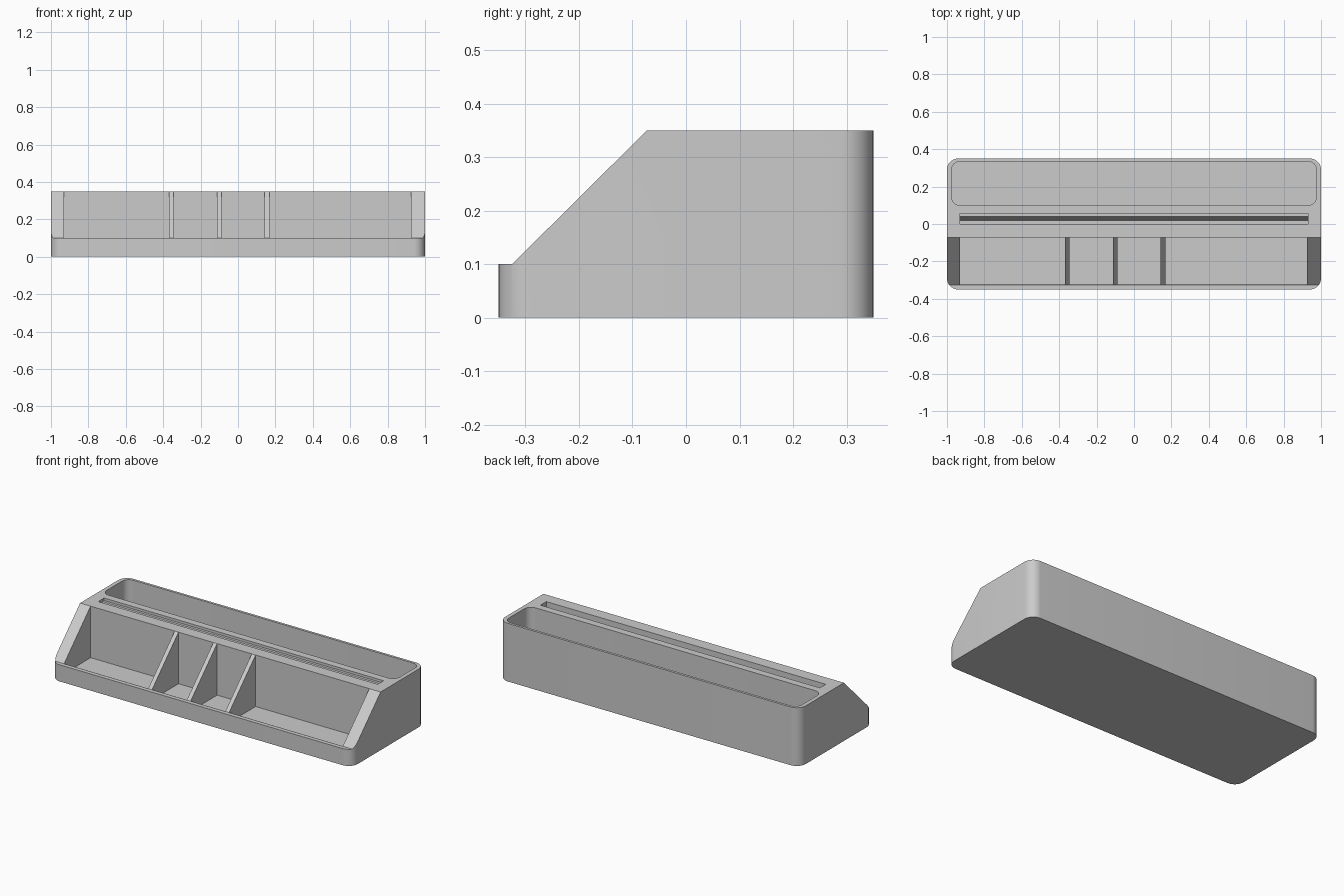
import bpy, bmesh, math

if "Cube" in bpy.data.objects:
    bpy.data.objects.remove(bpy.data.objects["Cube"])

grey = bpy.data.materials.new("light_grey")
grey.diffuse_color = (0.6, 0.6, 0.6, 1)
grey.use_nodes = True
grey.node_tree.nodes["Principled BSDF"].inputs["Base Color"].default_value = grey.diffuse_color


def rounded_rect(x0, x1, y0, y1, r, n=10):
    """Counter-clockwise outline of a rectangle with rounded corners."""
    pts = []
    corners = [(x1 - r, y1 - r), (x0 + r, y1 - r), (x0 + r, y0 + r), (x1 - r, y0 + r)]
    for k, (cx, cy) in enumerate(corners):
        for i in range(n + 1):
            a = math.pi / 2 * (k + i / n)
            pts.append((cx + r * math.cos(a), cy + r * math.sin(a)))
    return pts


def solid(name, start, end):
    """Closed prism between two matching outlines of 3D points."""
    bm = bmesh.new()
    a = [bm.verts.new(p) for p in start]
    b = [bm.verts.new(p) for p in end]
    bm.faces.new(a)
    bm.faces.new(b)
    for i in range(len(a)):
        j = (i + 1) % len(a)
        bm.faces.new((a[i], a[j], b[j], b[i]))
    bmesh.ops.recalc_face_normals(bm, faces=bm.faces)
    mesh = bpy.data.meshes.new(name)
    bm.to_mesh(mesh)
    bm.free()
    mesh.materials.append(grey)
    ob = bpy.data.objects.new(name, mesh)
    bpy.context.collection.objects.link(ob)
    return ob


def upright(name, outline, z0, z1):
    return solid(name, [(x, y, z0) for x, y in outline], [(x, y, z1) for x, y in outline])


def sideways(name, section, x0, x1):
    return solid(name, [(x0, y, z) for y, z in section], [(x1, y, z) for y, z in section])


def cut(body, cutter):
    cutter.hide_render = True
    mod = body.modifiers.new("cut", 'BOOLEAN')
    mod.operation = 'DIFFERENCE'
    mod.solver = 'EXACT'
    mod.object = cutter
    bpy.context.view_layer.objects.active = body
    bpy.ops.object.modifier_apply(modifier=mod.name)
    bpy.data.objects.remove(cutter)


HEIGHT, FLOOR = 0.35, 0.04

# Rounded block of the desk organizer
body = upright("organizer_body", rounded_rect(-1, 1, -0.35, 0.35, 0.06), 0, HEIGHT)

# Sloped front above a low lip
cut(body, sideways("front_slope_cutter",
                   [(-0.5, 0.1), (-0.325, 0.1), (-0.073, 0.35), (0.028, 0.45), (-0.5, 0.45)],
                   -1.2, 1.2))

# Four front bins, leaving three thin dividers
for x0, x1 in [(-0.93, -0.37), (-0.345, -0.113), (-0.088, 0.143), (0.168, 0.925)]:
    box = [(x0, -0.3245), (x1, -0.3245), (x1, -0.0725), (x0, -0.0725)]
    cut(body, upright("bin_cutter", box, FLOOR, 0.5))

# Long rounded tray at the back
cut(body, upright("tray_cutter", rounded_rect(-0.975, 0.975, 0.1, 0.335, 0.045), FLOOR, 0.5))

# Leaning stand slot with a shallow ledge behind it
cut(body, sideways("slot_cutter",
                   [(0, 0.4), (0, 0.25), (0.02, 0.25), (0.04, 0.335), (0.056, 0.335), (0.056, 0.4)],
                   -0.93, 0.93))

# Smooth round corners, crisp edges elsewhere
bpy.ops.object.select_all(action='DESELECT')
body.select_set(True)
bpy.context.view_layer.objects.active = body
bpy.ops.object.shade_smooth_by_angle(angle=math.radians(30))
